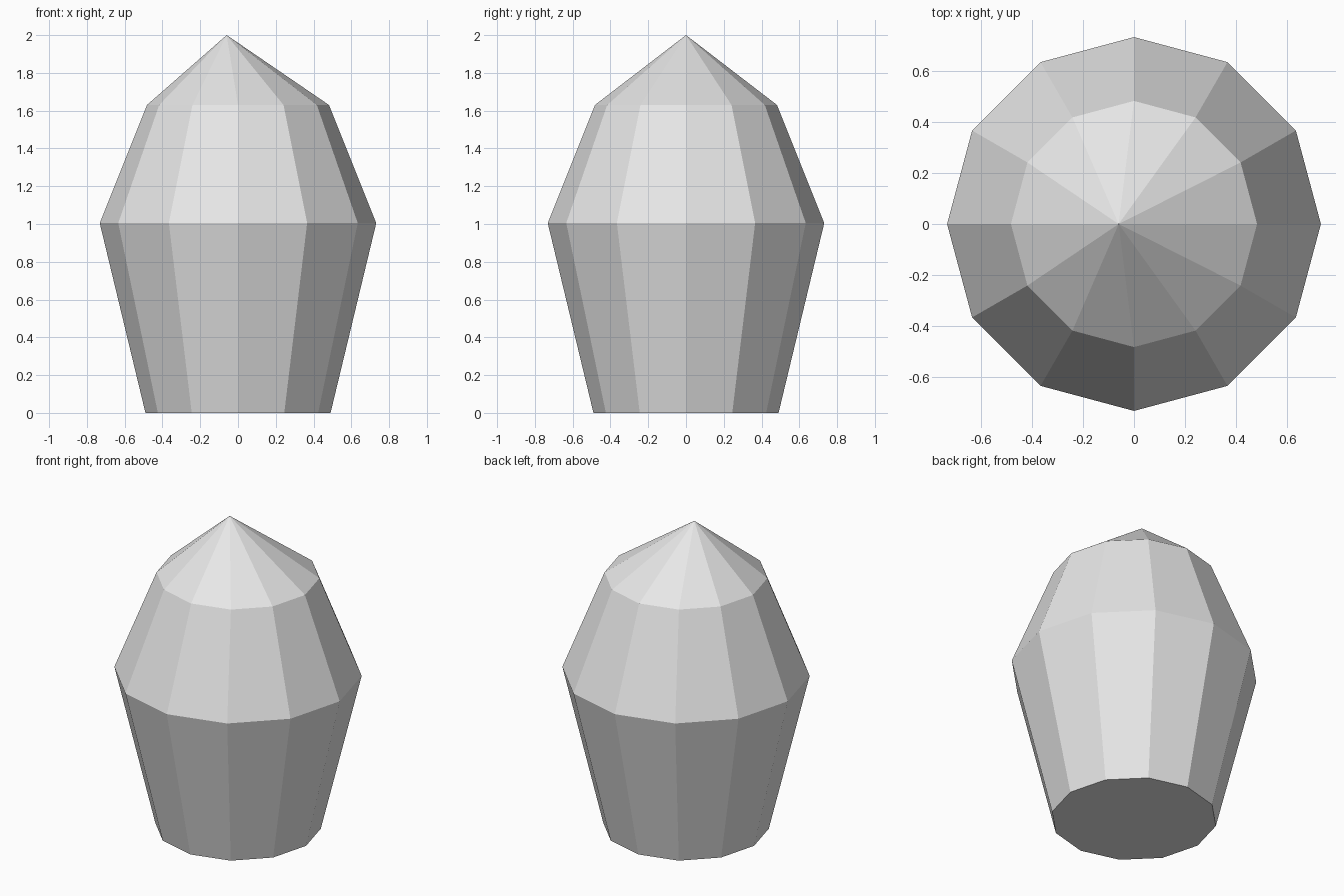
import bpy
import bmesh
from math import cos, sin, tau

SIDES = 12
RINGS = [(0.49, 0.0), (0.732, 1.005), (0.482, 1.63)]  # radius, height
APEX = (-0.06, 0.0, 2.0)

cube = bpy.data.objects.get("Cube")
if cube:
    bpy.data.objects.remove(cube, do_unlink=True)

# Single plain grey
grey = bpy.data.materials.new("light_grey")
grey.use_nodes = True
colour = (0.8, 0.8, 0.8, 1.0)
grey.diffuse_color = colour
grey.node_tree.nodes["Principled BSDF"].inputs["Base Color"].default_value = colour

# Tapered body: stacked twelve-sided rings
bm = bmesh.new()
rings = []
for radius, height in RINGS:
    rings.append([bm.verts.new((radius * cos(tau * i / SIDES),
                                radius * sin(tau * i / SIDES), height))
                  for i in range(SIDES)])

bm.faces.new(reversed(rings[0]))  # flat base
for low, high in zip(rings, rings[1:]):
    for i in range(SIDES):
        j = (i + 1) % SIDES
        bm.faces.new((low[i], low[j], high[j], high[i]))

# Pointed cap with a slightly off-centre tip
tip = bm.verts.new(APEX)
for i in range(SIDES):
    bm.faces.new((rings[-1][i], rings[-1][(i + 1) % SIDES], tip))

bmesh.ops.recalc_face_normals(bm, faces=bm.faces)
mesh = bpy.data.meshes.new("pointed_body")
bm.to_mesh(mesh)
bm.free()
mesh.materials.append(grey)
bpy.context.collection.objects.link(bpy.data.objects.new("pointed_body", mesh))
